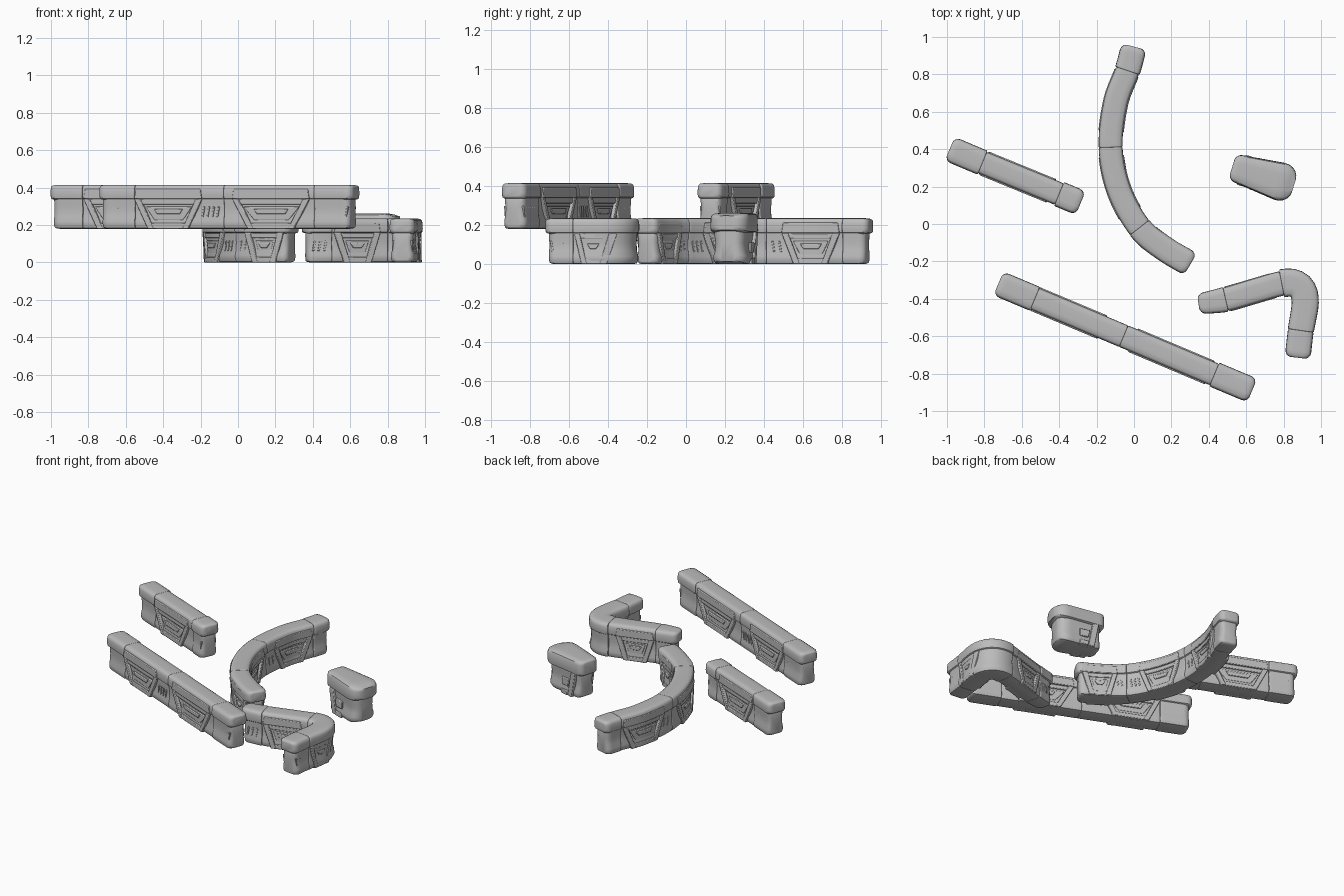
import bpy, bmesh, math
from mathutils import Vector

if "Cube" in bpy.data.objects:
    bpy.data.objects.remove(bpy.data.objects["Cube"])

stone = bpy.data.materials.new("plain grey")
stone.use_nodes = True
GREY = (0.5, 0.5, 0.5, 1)
stone.diffuse_color = GREY
stone.node_tree.nodes["Principled BSDF"].inputs["Base Color"].default_value = GREY

STEPS = 24


class Path:
    """Smooth ground line, measured by distance along it."""

    def __init__(self, points, base):
        pts = [Vector(p) for p in points]
        ext = [2 * pts[0] - pts[1]] + pts + [2 * pts[-1] - pts[-2]]
        self.base, self.p = base, [pts[0]]
        for a, b, c, d in zip(ext, ext[1:], ext[2:], ext[3:]):
            for k in range(1, STEPS + 1):
                t = k / STEPS
                self.p.append(0.5 * (2 * b + (c - a) * t + (2 * a - 5 * b + 4 * c - d) * t ** 2
                                     + (3 * b - a - 3 * c + d) * t ** 3))
        self.d = [0]
        for a, b in zip(self.p, self.p[1:]):
            self.d.append(self.d[-1] + (b - a).length)

    def point(self, s):
        i = 0
        while i < len(self.d) - 2 and self.d[i + 1] < s:
            i += 1
        return self.p[i].lerp(self.p[i + 1], 0) + (self.p[i + 1] - self.p[i]) * (
            (s - self.d[i]) / (self.d[i + 1] - self.d[i]))

    def at(self, s, u, z):
        t = (self.point(s + 0.02) - self.point(s - 0.02)).normalized()
        q = self.point(s) + Vector((-t.y, t.x)) * u
        return Vector((q.x, q.y, z + self.base))


def sweep(bm, path, a, b, half, w0, w1, r0, r1):
    """Sweep a mirrored section from a to b, rounding both ends."""
    turns = [k * math.pi / 10 for k in range(6)]
    n = max(2, round((b - a) / 0.025))
    stops = [(a + r0 * (1 - math.sin(t)), r0 * (1 - math.cos(t))) for t in reversed(turns)]
    stops = [(a + r0 * (1 - math.cos(t)), r0 * (1 - math.sin(t))) for t in turns]
    stops += [(a + r0 + (b - a - r0 - r1) * k / n, 0) for k in range(1, n)]
    stops += [(b - r1 * (1 - math.cos(t)), r1 * (1 - math.sin(t))) for t in reversed(turns)]
    lo, hi = half[0][1], half[-1][1]
    mid, tall = (lo + hi) / 2, (hi - lo) / 2
    section = half + [(-u, z) for u, z in reversed(half)]
    rings = []
    for s, inset in stops:
        w = w0 + (w1 - w0) * (s - a) / (b - a) - 0.92 * inset
        k = 1 - 0.35 * min(inset, 0.04) / tall
        rings.append([bm.verts.new(path.at(s, u * w, mid + (z - mid) * k)) for u, z in section])
    m = len(section)
    for r, q in zip(rings, rings[1:]):
        for i in range(m):
            bm.faces.new((r[i], r[(i + 1) % m], q[(i + 1) % m], q[i]))
    bm.faces.new(rings[0])
    bm.faces.new(rings[-1])


def slab(bm, path, low, high, z0, z1, u0, u1):
    """Raised plate on the wall side, bent along the path."""
    n = max(1, round((high[1] - high[0]) / 0.04))
    rows = []
    for k in range(n + 1):
        sl = low[0] + (low[1] - low[0]) * k / n
        sh = high[0] + (high[1] - high[0]) * k / n
        rows.append([bm.verts.new(path.at(s, u, z)) for s, u, z in
                     ((sl, u0, z0), (sh, u0, z1), (sh, u1, z1), (sl, u1, z0))])
    for r, q in zip(rows, rows[1:]):
        for i in range(4):
            bm.faces.new((r[i], r[(i + 1) % 4], q[(i + 1) % 4], q[i]))
    bm.faces.new(rows[0])
    bm.faces.new(rows[-1])


def finish(bm, name, bevel=0):
    bmesh.ops.recalc_face_normals(bm, faces=bm.faces)
    mesh = bpy.data.meshes.new(name)
    bm.to_mesh(mesh)
    bm.free()
    mesh.materials.append(stone)
    ob = bpy.data.objects.new(name, mesh)
    bpy.context.collection.objects.link(ob)
    if bevel:
        mod = ob.modifiers.new("soft edges", 'BEVEL')
        mod.width, mod.segments = bevel, 2
    bpy.ops.object.select_all(action='DESELECT')
    ob.select_set(True)
    bpy.context.view_layer.objects.active = ob
    bpy.ops.object.shade_smooth_by_angle(angle=math.radians(40))


def coping_section(z0, z1):
    return [(0.8, z0), (0.96, z0 + 0.008), (1, z0 + 0.025), (0.98, z1 - 0.024),
            (0.92, z1 - 0.009), (0.78, z1 - 0.002), (0.4, z1)]


def body_section(top):
    return [(0.6, 0.0), (0.84, 0.004), (0.95, 0.02), (0.95, 0.04), (0.85, 0.07),
            (0.83, 0.11), (0.88, 0.14), (0.9, top)]


def frame(bm, path, p, q, side):
    """Trapezoid frame with a recessed panel."""
    w, bar = q - p, min(0.035, (q - p) * 0.15)
    l, r = p + 0.2 * w, q - 0.2 * w

    def put(low, high, z0, z1, u):
        slab(bm, path, low, high, z0, z1, 0.035 * side, u * side)
    put((l, l + bar), (p, p + bar), 0, 0.16, 0.068)
    put((r - bar, r), (q - bar, q), 0, 0.16, 0.068)
    put((l + bar / 2, r - bar / 2), (l + bar / 2, r - bar / 2), 0, 0.03, 0.066)
    put((p + bar, q - bar), (p + bar / 2, q - bar / 2), 0.13, 0.158, 0.062)
    put((l + bar, r - bar), (p + 1.8 * bar, q - 1.8 * bar), 0.045, 0.118, 0.057)
    put((l + 1.5 * bar, r - 1.5 * bar), (l + bar, r - bar), 0.078, 0.105, 0.064)
    put((p, q), (p + 0.008, q - 0.008), 0.16, 0.212, 0.068)


def slots(bm, path, a, b, side):
    """Row of slanted louvres."""
    count = int((b - a) / 0.026)
    for k in range(count):
        s = a + (b - a) * (k + 0.5) / count
        slab(bm, path, (s - 0.01, s), (s, s + 0.01), 0.062, 0.118, 0.03 * side, 0.056 * side)


def wall(name, base, points, seams, plates, widths):
    path = Path(points, base)
    marks = [path.d[i * STEPS] for i in seams]
    last = len(marks) - 2
    coping, body, panels, louvres = (bmesh.new() for _ in range(4))
    for i, (a, b) in enumerate(zip(marks, marks[1:])):
        w0, w1 = widths[i]
        r0, r1 = (0.035 if i == 0 else 0.007), (0.035 if i == last else 0.007)
        sweep(coping, path, a, b, coping_section(0.155, 0.235), w0, w1, r0, r1)
        sweep(body, path, a + 0.018 * (i == 0), b - 0.018 * (i == last),
              body_section(0.175), w0 * 0.97, w1 * 0.97, r0, r1)
        for side in (1, -1):
            if i in plates:
                f0, f1 = plates[i]
                p, q = a + (b - a) * f0, a + (b - a) * f1
                frame(panels, path, p, q, side)
                if b - q > 0.06:
                    slots(louvres, path, q - 0.01, b - 0.02, side)
                if p - a > 0.06:
                    slots(louvres, path, a + 0.02, p + 0.01, side)
            else:
                slots(louvres, path, a + 0.04, b - 0.02, side)
    finish(coping, name + "_coping")
    finish(body, name + "_body")
    finish(panels, name + "_panels", 0.004)
    finish(louvres, name + "_louvres", 0.002)


CAP, MID = (0.069, 0.069), (0.062, 0.062)

# Raised straight walls
wall("short_wall", 0.18, [(-0.985, 0.402), (-0.81, 0.328), (-0.4, 0.16), (-0.285, 0.112)],
     [0, 1, 2, 3], {1: (0.02, 0.9)}, [CAP, MID, CAP])
wall("long_wall", 0.18, [(-0.725, -0.318), (-0.53, -0.4), (-0.055, -0.6), (0.43, -0.805), (0.632, -0.89)],
     [0, 1, 2, 3, 4], {1: (0.0, 0.76), 2: (0.1, 0.95)}, [CAP, MID, MID, CAP])

# Curved wall
wall("curved_wall", 0.0, [(0.0, 0.948), (-0.035, 0.82), (-0.098, 0.65), (-0.125, 0.41), (-0.08, 0.18),
                          (0.03, -0.02), (0.16, -0.13), (0.302, -0.215)],
     [0, 1, 3, 5, 7], {1: (0.03, 0.8), 2: (0.1, 0.8), 3: (0.2, 0.9)},
     [CAP, (0.064, 0.064), (0.064, 0.064), (0.066, 0.069)])

# Corner wall
wall("corner_wall", 0.0, [(0.345, -0.428), (0.49, -0.403), (0.64, -0.36), (0.79, -0.318), (0.86, -0.318),
                          (0.903, -0.355), (0.915, -0.43), (0.892, -0.57), (0.875, -0.715)],
     [0, 1, 3, 7, 8], {1: (0.03, 0.85), 2: (0.42, 0.98)},
     [(0.055, 0.068), (0.064, 0.066), (0.076, 0.07), (0.069, 0.069)])

# Lone end post, wider at its round end
post = Path([(0.525, 0.305), (0.69, 0.255), (0.855, 0.205)], 0.0)
length = post.d[-1]
bm = bmesh.new()
sweep(bm, post, 0, length, coping_section(0.16, 0.262), 0.072, 0.112, 0.035, 0.085)
finish(bm, "post_coping")
bm = bmesh.new()
sweep(bm, post, 0.03, length - 0.025, body_section(0.19), 0.068, 0.105, 0.03, 0.075)
finish(bm, "post_body")
bm = bmesh.new()
for side in (1, -1):
    slab(bm, post, (0.08, 0.12), (0.05, 0.09), 0, 0.165, 0.03 * side, 0.083 * side)
    slab(bm, post, (0.12, 0.18), (0.12, 0.18), 0.0, 0.03, 0.03 * side, 0.088 * side)
    slab(bm, post, (0.12, 0.18), (0.11, 0.18), 0.06, 0.11, 0.03 * side, 0.083 * side)
finish(bm, "post_brackets", 0.004)
